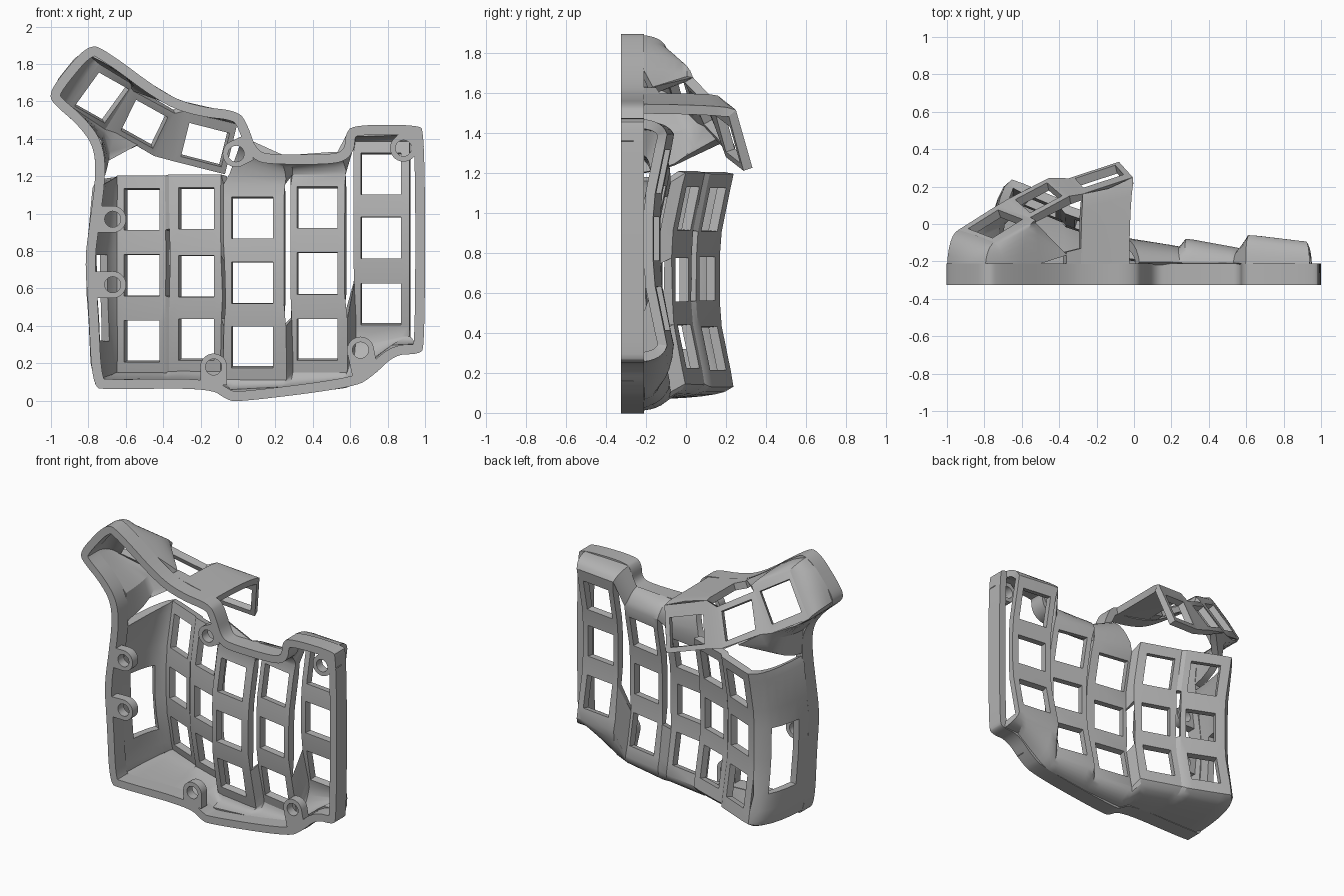
import bpy, bmesh, math
from mathutils import Vector as V

if "Cube" in bpy.data.objects:
    bpy.data.objects.remove(bpy.data.objects["Cube"])

grey = bpy.data.materials.new("matte grey")
grey.diffuse_color = (0.45, 0.45, 0.45, 1)
grey.use_nodes = True
grey.node_tree.nodes["Principled BSDF"].inputs["Base Color"].default_value = grey.diffuse_color
T = 0.048          # shell thickness
RIM_Y = -0.215     # back edge of the rim band


def finish(bm, name, thick=0.0, angle=28):
    bmesh.ops.remove_doubles(bm, verts=bm.verts, dist=0.0005)
    bmesh.ops.recalc_face_normals(bm, faces=bm.faces)
    me = bpy.data.meshes.new(name)
    bm.to_mesh(me)
    bm.free()
    ob = bpy.data.objects.new(name, me)
    bpy.context.collection.objects.link(ob)
    me.materials.append(grey)
    bpy.ops.object.select_all(action='DESELECT')
    ob.select_set(True)
    bpy.context.view_layer.objects.active = ob
    if thick:
        m = ob.modifiers.new("thickness", 'SOLIDIFY')
        m.thickness, m.offset = thick, 0
        bpy.ops.object.modifier_apply(modifier=m.name)
    bpy.ops.object.shade_smooth_by_angle(angle=math.radians(angle))
    return ob


def face(bm, *pts):
    uniq = []
    for p in pts:
        if all((V(p) - q).length > 0.001 for q in uniq):
            uniq.append(V(p))
    if len(uniq) > 2:
        bm.faces.new([bm.verts.new(p) for p in uniq])


def band(bm, outer, inner, y0, y1):
    """Closed ring with a square section between two loops in the front plane."""
    for i in range(len(outer)):
        k = (i + 1) % len(outer)
        quad = (outer[i], outer[k], inner[k], inner[i])
        f = [V((q.x, y0, q.y)) for q in quad]
        r = [V((q.x, y1, q.y)) for q in quad]
        face(bm, *f)
        face(bm, *r)
        face(bm, f[0], f[1], r[1], r[0])
        face(bm, f[3], f[2], r[2], r[3])


def wall_curve(top, rim, n=6):
    """Points rising straight off the rim, then bending over to the plate."""
    top, rim = V(top), V((rim[0], RIM_Y, rim[1]))
    ctrl = ((top + rim) / 2).lerp(V((rim.x, top.y, rim.z)), 0.7)
    return [rim * (1 - t) ** 2 + ctrl * 2 * t * (1 - t) + top * t * t
            for t in [i / n for i in range(n + 1)]]


def skirt(bm, pairs, skip=()):
    curves = [wall_curve(*p) for p in pairs]
    for i, (a, b) in enumerate(zip(curves, curves[1:])):
        for j in range(len(a) - 1):
            if (i, j) not in skip:
                face(bm, a[j], b[j], b[j + 1], a[j + 1])


def lerp2(a, b, t):
    return (a[0] + (b[0] - a[0]) * t, a[1] + (b[1] - a[1]) * t)


# Rim band following the case outline (x, z)
outline = [(-.80, 1.91), (-.70, 1.87), (-.38, 1.63), (-.20, 1.57), (.0, 1.55), (.05, 1.48),
           (.10, 1.33), (.20, 1.315), (.50, 1.315), (.57, 1.34), (.575, 1.43), (.62, 1.475),
           (.96, 1.475), (1.0, 1.44), (1.0, .29), (.97, .248), (.84, .248), (.72, .13),
           (.62, .07), (.0, -.008), (-.06, .005), (-.15, .068), (-.70, .06), (-.78, .07),
           (-.80, .50), (-.82, .75), (-.79, .97), (-.76, 1.20), (-.77, 1.36), (-.86, 1.48),
           (-.98, 1.58), (-1.01, 1.63), (-.97, 1.71)]
pts = [V(p) for p in outline]
for _ in range(3):
    pts = [q for a, b in zip(pts, pts[1:] + pts[:1]) for q in (a.lerp(b, .25), a.lerp(b, .75))]
inner = []
for i, p in enumerate(pts):
    d = (pts[(i + 1) % len(pts)] - pts[i - 1]).normalized()
    inner.append(p + V((d.y, -d.x)) * 0.052)
bm = bmesh.new()
band(bm, pts, inner, -.325, RIM_Y + .005)
finish(bm, "rim_band")

# Screw lugs: an eye with a flat-ended tab reaching into the rim (direction, reach)
lugs = [(-.01, 1.32, 1, .5, .07), (.885, 1.35, 1, 1, .085), (.655, .27, .2, -1, .13),
        (-.13, .18, 0, -1, .095), (-.67, .97, -1, 0, .10), (-.67, .62, -1, 0, .11)]
for x, z, dx, dz, reach in lugs:
    d = V((dx, dz)).normalized()
    c = V((x, z))
    outer, hole = [], []
    for i in range(28):
        w = V((math.cos(2 * math.pi * i / 28), math.sin(2 * math.pi * i / 28)))
        o = w * .072
        if w.dot(d) > .05:
            o = o + d * (reach - o.dot(d))
        outer.append(c + o)
        hole.append(c + w * .043)
    bm = bmesh.new()
    band(bm, outer, hole, -.325, -.262)
    finish(bm, "screw_lug")

# Five key columns: x edges, hole bottoms, y at both edges, rim below, rim above
columns = [
    ((-.65, -.60, -.41, -.375), (.21, .56, .91), (.145, .03), ((-.70, .09), (-.37, .09)), None),
    ((-.355, -.31, -.12, -.075), (.22, .555, .915), (.005, -.09), ((-.35, .09), (-.12, .08)), None),
    ((-.062, -.03, .19, .25), (.18, .52, .865), (-.165, -.215), ((-.05, .035), (.24, .05)),
     ((.02, 1.39), (.24, 1.29))),
    ((.285, .32, .535, .575), (.22, .57, .92), (-.172, -.225), ((.28, .055), (.57, .09)),
     ((.28, 1.29), (.545, 1.31))),
    ((.62, .66, .875, .92), (.41, .76, 1.10), (-.152, -.188), ((.62, .11), (.83, .275)),
     ((.61, 1.435), (.94, 1.445))),
]
lift = (.07, .055, .01, 0, 0, .01, .055, .07)
bm = bmesh.new()
grids = []
for xs, hz, ys, low, high in columns:
    zs = [hz[0] - .07] + [z for h in hz for z in (h, h + .22)] + [hz[2] + .29]
    grid = []
    for z, dy in zip(zs, lift):
        grid.append([(x, ys[0] + (ys[1] - ys[0]) * (x - xs[0]) / (xs[3] - xs[0]) + dy, z)
                     for x in xs])
    for j in range(7):
        for i in range(3):
            if not (i == 1 and j % 2 == 1):
                face(bm, grid[j][i], grid[j][i + 1], grid[j + 1][i + 1], grid[j + 1][i])
    grids.append(grid)


def edge_pairs(c, row, ends):
    xs = columns[c][0]
    return [(grids[c][row][i], lerp2(*ends, (xs[i] - xs[0]) / (xs[3] - xs[0]))) for i in range(4)]


# Webs filling the steps between columns, leaving the middle slits open
for c, rows in enumerate([(0, 1, 2, 5, 6), (0, 1, 4, 5, 6), (0, 1), (0, 1)]):
    for j in rows:
        a, b = grids[c], grids[c + 1]
        face(bm, a[j][3], b[j][0], b[j + 1][0], a[j + 1][3])

# Side wall with its window, then the bottom wall as one continuous skirt
side_x = (-.755, -.765, -.775, -.785, -.79, -.775, -.755, -.735)
pairs = [(grids[0][j][0], (side_x[j], min(max(grids[0][j][0][2], .16), 1.17)))
         for j in range(7, -1, -1)]
sill = V(grids[0][1][0]).lerp(V(grids[0][2][0]), .5)
pairs.insert(6, (sill, (-.77, sill.z)))
pairs.append((grids[0][0][0], (-.745, .105)))
for c in range(5):
    pairs += edge_pairs(c, 0, columns[c][3])
pairs.append((grids[4][0][3], (.95, .28)))
skirt(bm, pairs, skip={(i, j) for i in (3, 4, 5) for j in (1, 2, 3)})

# Top wall over the three right-hand columns
pairs = []
for c in (2, 3, 4):
    pairs += edge_pairs(c, 7, columns[c][4])
skirt(bm, pairs)
finish(bm, "key_plate_shell", T)

# Thumb cluster: hole centre, hole width vector, hole height vector, upper border
thumb = [((-.735, -.02, 1.63), (.16, .10, -.09), (-.13, .05, -.18), .7),
         ((-.505, .12, 1.49), (.17, .09, -.095), (-.08, .07, -.165), .7),
         ((-.18, .232, 1.375), (.215, .07, -.055), (-.045, .05, -.18), .88)]
bm = bmesh.new()
frames = []
for c, u, v, up in thumb:
    c, u, v = V(c), V(u), V(v)
    corners = [(-1, -1), (1, -1), (1, 1), (-1, 1)]
    outer = [c + u * a * .63 + v * b * (up if b < 0 else .68) for a, b in corners]
    hole = [c + u * a * .5 + v * b * .5 for a, b in corners]
    for i in range(4):
        k = (i + 1) % 4
        face(bm, outer[i], outer[k], hole[k], hole[i])
    frames.append(outer)
for a, b in zip(frames, frames[1:]):
    face(bm, a[1], b[0], b[3], a[2])
k1, k2, k3 = frames

# Rounded end wall wrapping the outer thumb key
skirt(bm, [(k2[0], (-.52, 1.70)), (k1[1], (-.61, 1.77)), (k1[0], (-.71, 1.83)),
           (k1[0], (-.79, 1.865)), (k1[0], (-.86, 1.81)), (k1[0].lerp(k1[3], .5), (-.94, 1.71)),
           (k1[3], (-.975, 1.63)), (k1[3], (-.95, 1.59)), (k1[3].lerp(k1[2], .4), (-.84, 1.49)),
           (k1[2], (-.75, 1.38)), (k2[3], (-.735, 1.20))])

# Webs beside the upper cut-out and below the second key
rim_p = wall_curve(k2[0], (-.52, 1.70))
for a, b in zip(rim_p, rim_p[1:]):
    face(bm, a, b, V((-.37, -.17, 1.61)))
neck = wall_curve(k2[3], (-.735, 1.20))
for a, b in zip(neck[3:], neck[4:]):
    face(bm, a, b, k2[3].lerp(k2[2], .6))

# Tall bridge wall from the rim to the inner thumb key
skirt(bm, [(k3[0], (-.29, 1.575)), (k3[0].lerp(k3[1], .5), (-.16, 1.545)), (k3[1], (-.03, 1.52))])
face(bm, (-.37, RIM_Y, 1.605), (-.29, RIM_Y, 1.575), (-.29, -.13, 1.575), (-.37, -.15, 1.605))
finish(bm, "thumb_cluster_shell", T)
